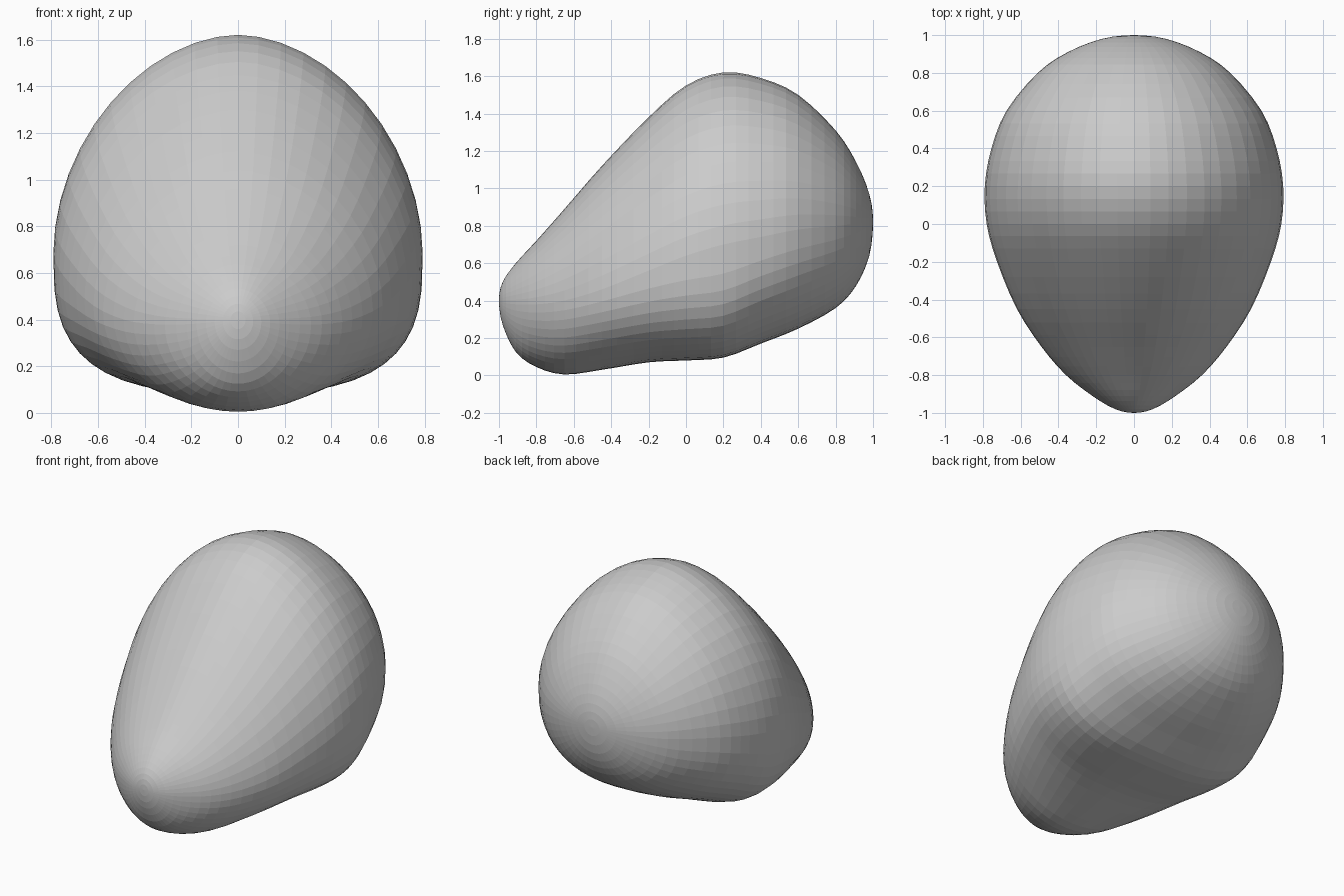
import bpy, bmesh
from math import sin, cos, pi

if "Cube" in bpy.data.objects:
    bpy.data.objects.remove(bpy.data.objects["Cube"])

# Cross-sections from front to back:
# y, half width, top z, bottom z, z of widest point, lower squareness
STATIONS = [
    (-1.0, 0.0, 0.40, 0.40, 0.40, 2.0),
    (-0.98, 0.10, 0.50, 0.27, 0.39, 2.0),
    (-0.91, 0.22, 0.60, 0.125, 0.38, 2.0),
    (-0.80, 0.36, 0.72, 0.045, 0.38, 2.0),
    (-0.65, 0.49, 0.89, 0.005, 0.40, 2.0),
    (-0.45, 0.62, 1.12, 0.03, 0.46, 2.15),
    (-0.20, 0.725, 1.38, 0.07, 0.56, 2.5),
    (0.0, 0.78, 1.55, 0.08, 0.64, 2.8),
    (0.20, 0.79, 1.62, 0.095, 0.70, 3.0),
    (0.40, 0.755, 1.59, 0.17, 0.74, 2.7),
    (0.60, 0.675, 1.50, 0.25, 0.78, 2.5),
    (0.80, 0.51, 1.31, 0.36, 0.80, 2.3),
    (0.91, 0.35, 1.14, 0.48, 0.81, 2.1),
    (0.98, 0.17, 0.97, 0.64, 0.82, 2.0),
    (1.0, 0.0, 0.82, 0.82, 0.82, 2.0),
]
SIDES, STEPS = 48, 3


def blend(a, b, c, d, t):
    return tuple(0.5 * (2 * q + (r - p) * t + (2 * p - 5 * q + 4 * r - s) * t * t
                        + (3 * q - p - 3 * r + s) * t ** 3)
                 for p, q, r, s in zip(a, b, c, d))


def mirror_end(s):
    # phantom station past a rounded end, so the tip is round
    y, w, top, bot, mid, n = s
    return (y, -w, bot, top, mid, n)


def power(v, e):
    return (1 if v >= 0 else -1) * abs(v) ** e


# Smoothly interpolate the stations
pts = [mirror_end(STATIONS[1])] + STATIONS + [mirror_end(STATIONS[-2])]
rows = []
for i in range(1, len(pts) - 2):
    rows += [blend(*pts[i - 1:i + 3], k / STEPS) for k in range(STEPS)]
rows = rows[1:]

# Loft the rounded body
bm = bmesh.new()
rings = []
for y, w, top, bot, mid, n in rows:
    ring = []
    for k in range(SIDES):
        a = 2 * pi * k / SIDES
        c, s = cos(a), sin(a)
        e = 2 / (1.85 if s >= 0 else n)
        h = top - mid if s >= 0 else mid - bot
        ring.append(bm.verts.new((w * power(c, e), y, mid + h * power(s, e))))
    rings.append(ring)
for r0, r1 in zip(rings, rings[1:]):
    for k in range(SIDES):
        j = (k + 1) % SIDES
        bm.faces.new((r0[k], r0[j], r1[j], r1[k]))

# Close both tips
for ring, st in ((rings[0], STATIONS[0]), (rings[-1], STATIONS[-1])):
    tip = bm.verts.new((0, st[0], st[4]))
    for k in range(SIDES):
        bm.faces.new((tip, ring[k], ring[(k + 1) % SIDES]))
bmesh.ops.recalc_face_normals(bm, faces=bm.faces)

mesh = bpy.data.meshes.new("rounded_body")
bm.to_mesh(mesh)
bm.free()
obj = bpy.data.objects.new("rounded_body", mesh)
bpy.context.collection.objects.link(obj)
